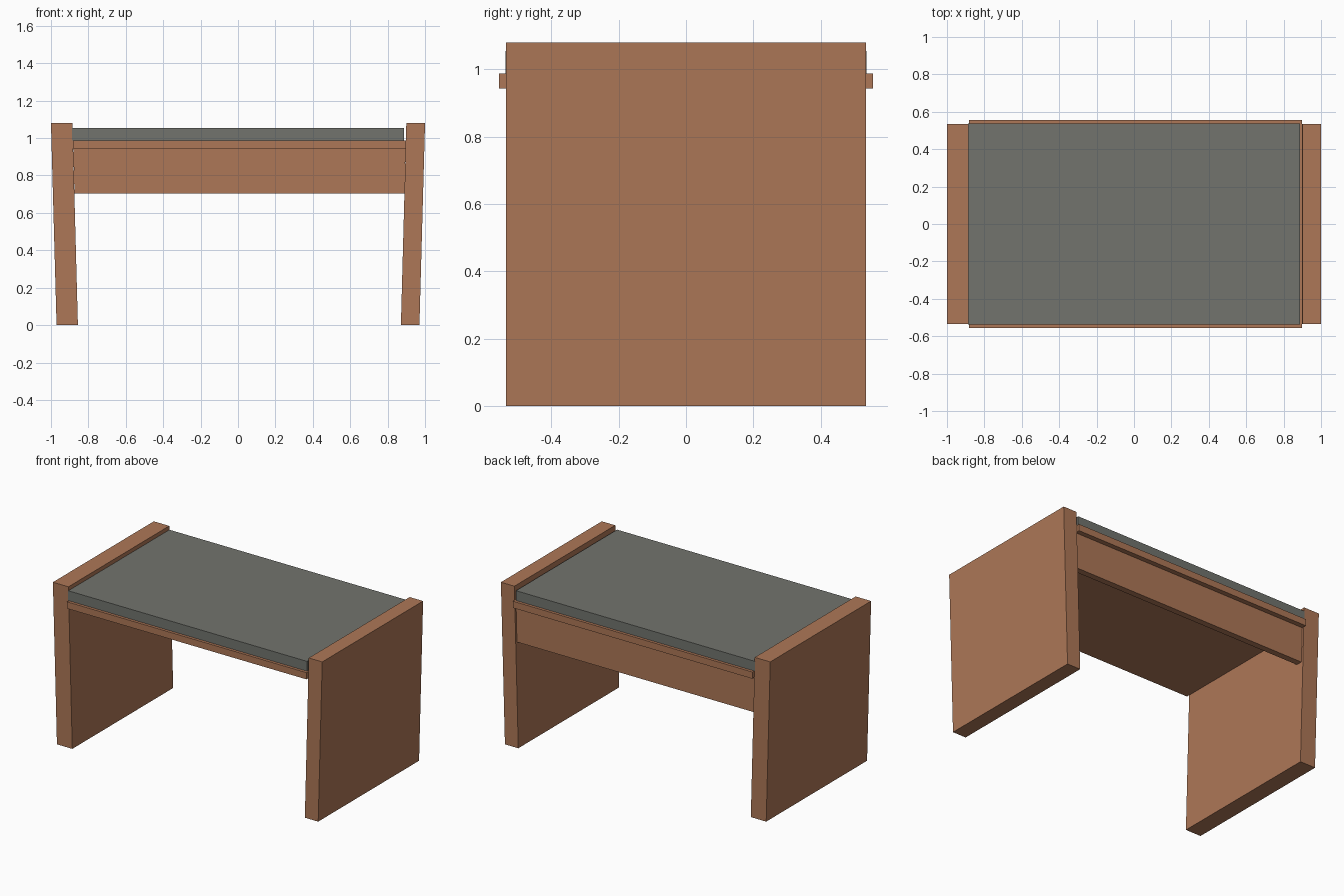
import bpy
import bmesh

cube = bpy.data.objects.get("Cube")
if cube:
    bpy.data.objects.remove(cube, do_unlink=True)


def make_material(name, rgb):
    mat = bpy.data.materials.new(name)
    mat.use_nodes = True
    colour = (*rgb, 1.0)
    mat.diffuse_color = colour
    bsdf = next(n for n in mat.node_tree.nodes if n.type == "BSDF_PRINCIPLED")
    bsdf.inputs["Base Color"].default_value = colour
    return mat


def extrude_profile(name, outline, y0, y1, mat):
    """Sweep an outline in the x-z plane from y0 to y1."""
    bm = bmesh.new()
    face = bm.faces.new([bm.verts.new((x, y0, z)) for x, z in outline])
    swept = bmesh.ops.extrude_face_region(bm, geom=[face])["geom"]
    verts = [v for v in swept if isinstance(v, bmesh.types.BMVert)]
    bmesh.ops.translate(bm, vec=(0, y1 - y0, 0), verts=verts)
    bmesh.ops.recalc_face_normals(bm, faces=bm.faces)
    mesh = bpy.data.meshes.new(name)
    bm.to_mesh(mesh)
    bm.free()
    mesh.materials.append(mat)
    obj = bpy.data.objects.new(name, mesh)
    bpy.context.collection.objects.link(obj)
    return obj


def box(name, x0, x1, y0, y1, z0, z1, mat):
    return extrude_profile(name, [(x0, z0), (x1, z0), (x1, z1), (x0, z1)], y0, y1, mat)


wood = make_material("warm brown wood", (0.42, 0.185, 0.095))
fabric = make_material("grey cushion", (0.168, 0.174, 0.155))

# Slab legs, splayed outwards towards the top
height, depth = 1.08, 0.535
for name, foot, top in (
    ("right_leg", (-0.97, -0.856), (-1.0, -0.885)),
    ("left_leg", (0.871, 0.97), (0.9, 1.0)),
):
    outline = [(foot[0], 0), (foot[1], 0), (top[1], height), (top[0], height)]
    extrude_profile(name, outline, -depth, depth, wood)

# Seat board overhanging front and back, with the cushion on it
box("seat_board", -0.881, 0.897, -0.555, 0.555, 0.943, 0.988, wood)
box("seat_cushion", -0.887, 0.887, -0.536, 0.536, 0.988, 1.054, fabric)

# Apron under the back edge, its ends following the slanted legs
apron = [(-0.874, 0.703), (0.89, 0.703), (0.896, 0.943), (-0.881, 0.943)]
extrude_profile("back_apron", apron, 0.48, 0.522, wood)
